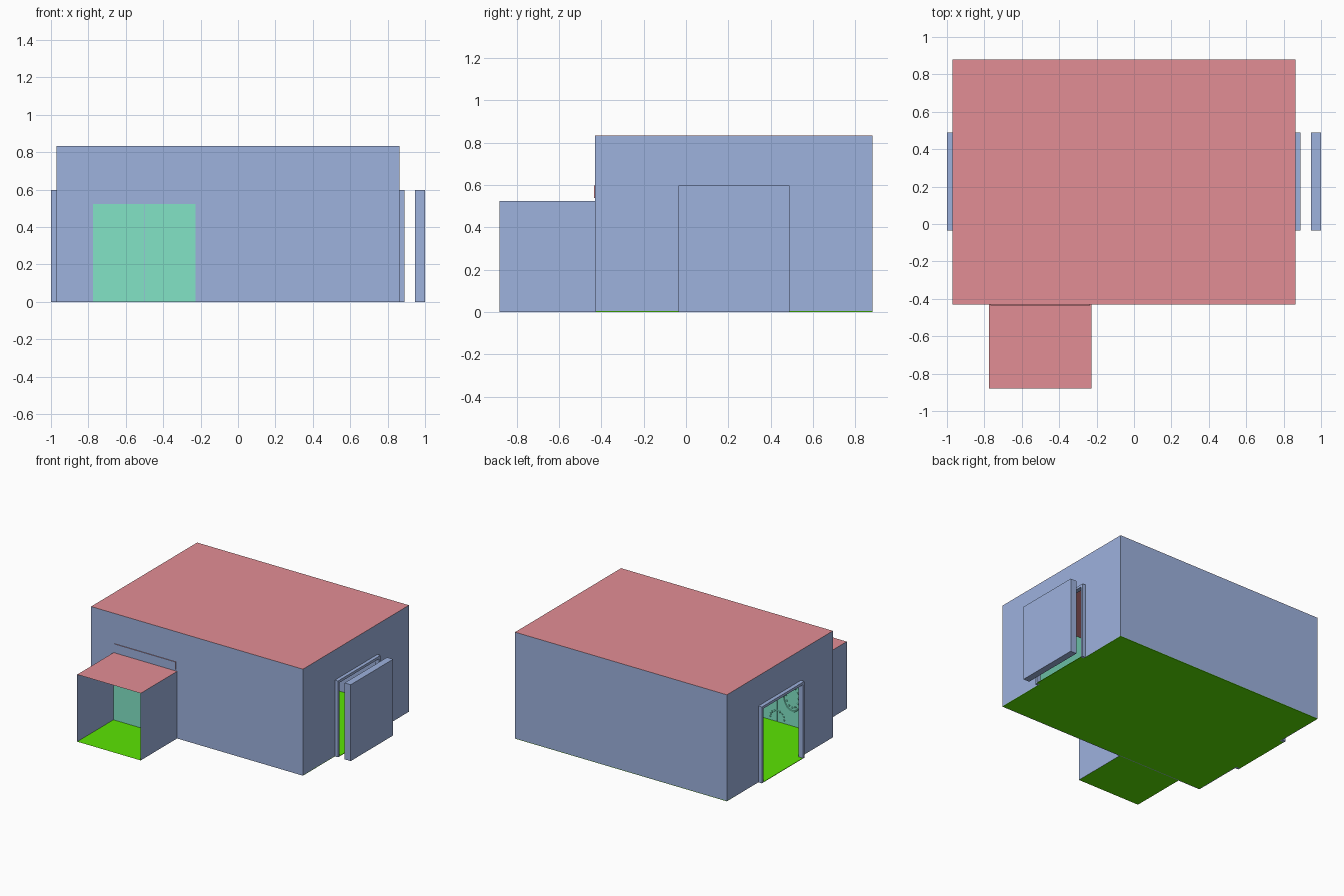
import bpy
from math import cos, sin, pi

cube = bpy.data.objects.get("Cube")
if cube:
    bpy.data.objects.remove(cube, do_unlink=True)


def material(name, rgb):
    m = bpy.data.materials.new(name)
    m.use_nodes = True
    m.diffuse_color = (*rgb, 1)
    m.node_tree.nodes["Principled BSDF"].inputs["Base Color"].default_value = (*rgb, 1)
    return m


BLUE = material("wall_blue", (0.337, 0.445, 0.73))
RED = material("roof_red", (0.767, 0.27, 0.30))
GREEN = material("floor_green", (0.105, 0.775, 0.001))
TEAL = material("door_teal", (0.223, 0.775, 0.565))


def mesh_object(name, verts, faces, *mats):
    me = bpy.data.meshes.new(name)
    me.from_pydata(verts, [], faces)
    for m in mats:
        me.materials.append(m)
    ob = bpy.data.objects.new(name, me)
    bpy.context.collection.objects.link(ob)
    return ob


def prism(name, outline, x0, x1, mat):
    """Extrude a counter-clockwise (y, z) outline from x0 to x1."""
    n = len(outline)
    verts = [(x, y, z) for x in (x0, x1) for y, z in outline]
    faces = [tuple(reversed(range(n))), tuple(range(n, 2 * n))]
    for i in range(n):
        j = (i + 1) % n
        faces.append((i, j, n + j, n + i))
    return mesh_object(name, verts, faces, mat)


def box(name, x, y, z, mat):
    outline = [(y[0], z[0]), (y[1], z[0]), (y[1], z[1]), (y[0], z[1])]
    return prism(name, outline, x[0], x[1], mat)


def portal(y, top, hole, hole_top):
    """Outline of a wall or frame with a doorway open at the bottom."""
    return [(y[0], 0), (hole[0], 0), (hole[0], hole_top), (hole[1], hole_top),
            (hole[1], 0), (y[1], 0), (y[1], top), (y[0], top)]


# Main dimensions
T = 0.006                       # wall thickness
X0, X1 = -0.97, 0.863           # room
Y0, Y1 = -0.43, 0.88
H = 0.833
PX0, PX1, PY, PH = -0.775, -0.226, -0.88, 0.525   # porch
FRAME = (-0.035, 0.49)
FRAME_TOP = 0.597
HOLE = (FRAME[0] + 0.02, FRAME[1] - 0.02)
HOLE_TOP = FRAME_TOP - 0.02

# Room shell
box("room_floor", (X0, X1), (Y0 + T, Y1), (0, 0.004), GREEN)
box("room_roof", (X0, X1), (Y0, Y1), (H - 0.001, H), RED)
box("front_wall", (X0, X1), (Y0, Y0 + T), (0, H - 0.001), BLUE)
box("back_wall", (X0, X1), (Y1 - T, Y1), (0.001, H - 0.001), BLUE)
side = portal((Y0, Y1), H - 0.001, HOLE, HOLE_TOP)
prism("right_wall", side, X0, X0 + T, BLUE)
prism("left_wall", side, X1 - T, X1, BLUE)
box("ceiling", (X0 + T, X1 - T), (Y0 + T, Y1 - T), (H - 0.004, H - 0.001), RED)
box("front_wall_lining", (X0 + T, X1 - T), (Y0 + T, Y0 + T + 0.004),
    (0.004, H - 0.004), TEAL)

# Side door frames, thresholds and the slab standing off the left doorway
frame = portal(FRAME, FRAME_TOP, HOLE, HOLE_TOP)
for name, a, b in (("right", -1.0, X0), ("left", X1, 0.89)):
    prism(name + "_door_frame", frame, a, b, BLUE)
    box(name + "_threshold", (a, b), HOLE, (0, 0.004), GREEN)
box("left_door_slab", (0.947, 1.0), FRAME, (0, FRAME_TOP), BLUE)

# Open porch made of thin sheets: floor, roof and two walls
corners = [(PX0, 0), (PX1, 0), (PX1, PH), (PX0, PH)]
porch = mesh_object("porch", [(x, y, z) for y in (PY, Y0) for x, z in corners],
                    [(i, 4 + i, 4 + (i + 1) % 4, (i + 1) % 4) for i in range(4)],
                    BLUE, RED, GREEN)
for p in porch.data.polygons:
    if abs(p.normal.z) > 0.5:
        p.material_index = 1 if p.center.z > 0.1 else 2

# Lintel above the porch: blue face, red edges
lintel = box("porch_lintel", (PX0 + 0.008, PX1 - 0.01), (Y0 - 0.005, Y0),
             (0.538, FRAME_TOP), BLUE)
lintel.data.materials.append(RED)
for p in lintel.data.polygons:
    p.material_index = 0 if abs(p.normal.y) > 0.5 else 1

# Double door: plates outside, carved leaves inside
MID = (PX0 + PX1) / 2
GAP = 0.001
inner = Y0 + T + 0.004
for name, a, b in (("right", PX0, MID - GAP), ("left", MID + GAP, PX1)):
    box("door_leaf_outer_" + name, (a, b), (Y0 - 0.004, Y0), (0.001, PH - 0.001), TEAL)
    box("door_leaf_inner_" + name, (a, b), (inner, inner + T), (0.004, 0.54), TEAL)


def ring(name, x, z, rx, rz):
    bpy.ops.mesh.primitive_torus_add(
        location=(x, inner + T, z), rotation=(pi / 2, 0, 0), major_radius=1,
        minor_radius=0.06, major_segments=32, minor_segments=6)
    ob = bpy.context.object
    ob.name = name
    ob.scale = (rx, rz, 0.1)
    ob.data.materials.append(TEAL)


def bead(name, x, z, r):
    bpy.ops.mesh.primitive_uv_sphere_add(
        segments=8, ring_count=6, radius=r, location=(x, inner + T, z))
    ob = bpy.context.object
    ob.name = name
    ob.data.materials.append(TEAL)


# Carved ovals with beads, mirrored on both leaves
for s in (-1, 1):
    cx = MID + s * 0.13
    for z, rz in ((0.23, 0.11), (0.43, 0.06)):
        ring("carved_oval", cx, z, 0.075, rz)
        for i in range(12):
            t = 2 * pi * i / 12
            bead("carved_bead", cx + 0.055 * cos(t), z + 0.75 * rz * sin(t), 0.007)

# Beaded half round at the foot of the door
for i in range(9):
    t = pi * i / 8
    bead("foot_bead", MID + 0.06 * cos(t), 0.03 + 0.06 * sin(t), 0.007)
